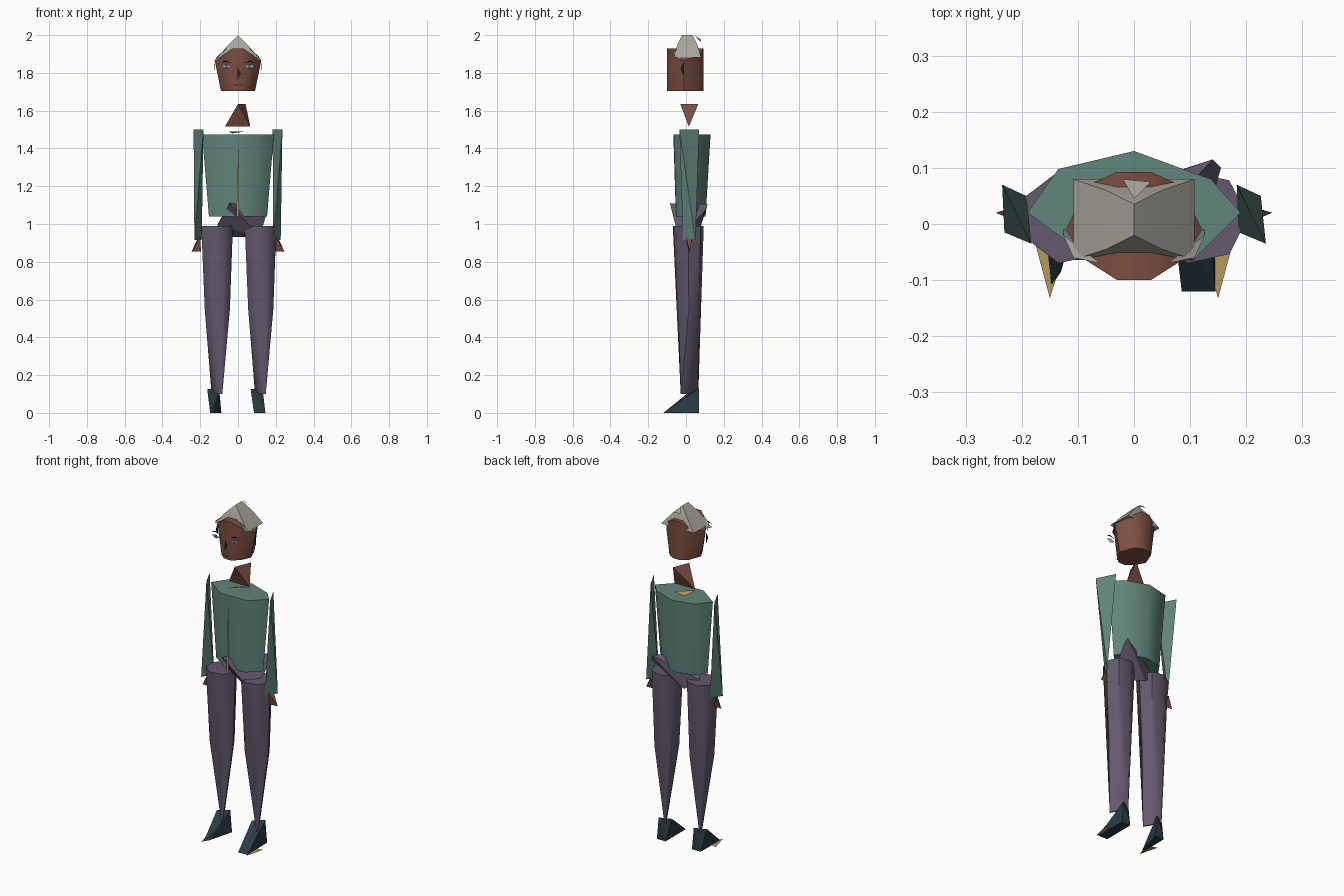
import bpy, bmesh, math

if "Cube" in bpy.data.objects:
    bpy.data.objects.remove(bpy.data.objects["Cube"])


def material(name, r, g, b):
    m = bpy.data.materials.new(name)
    m.use_nodes = True
    m.diffuse_color = (r, g, b, 1)
    bsdf = m.node_tree.nodes["Principled BSDF"]
    bsdf.inputs["Base Color"].default_value = (r, g, b, 1)
    bsdf.inputs["Roughness"].default_value = 0.8
    return m


skin = material("brown_skin", .20, .075, .052)
teal = material("teal_cloth", .12, .235, .20)
purple = material("purple_cloth", .125, .10, .155)
navy = material("navy_leather", .022, .045, .058)
gold = material("gold_trim", .48, .31, .11)
grey = material("grey_hair", .40, .385, .34)
dark = material("dark_brown", .03, .012, .01)
white = material("eye_white", .5, .55, .55)
iris = material("iris_teal", .05, .15, .17)
lip = material("lip", .20, .12, .11)


def finish(name, bm, mat, angle=None):
    mesh = bpy.data.meshes.new(name)
    bm.to_mesh(mesh)
    bm.free()
    mesh.materials.append(mat)
    ob = bpy.data.objects.new(name, mesh)
    bpy.context.collection.objects.link(ob)
    if angle:
        bpy.ops.object.select_all(action='DESELECT')
        ob.select_set(True)
        bpy.context.view_layer.objects.active = ob
        bpy.ops.object.shade_smooth_by_angle(angle=math.radians(angle))
    return ob


def hull(name, points, mat, shift=0, angle=None):
    """Convex faceted solid around a few corner points."""
    bm = bmesh.new()
    for x, y, z in points:
        bm.verts.new((x + shift, y, z))
    bmesh.ops.convex_hull(bm, input=bm.verts)
    bmesh.ops.delete(bm, geom=[v for v in bm.verts if not v.link_faces], context='VERTS')
    bmesh.ops.dissolve_limit(bm, angle_limit=.01, verts=bm.verts, edges=bm.edges)
    return finish(name, bm, mat, angle)


def plate(name, points, mat):
    """Single flat face."""
    bm = bmesh.new()
    bm.faces.new([bm.verts.new(p) for p in points])
    return finish(name, bm, mat)


def face_plate(name, xz, y, mat):
    return plate(name, [(x, y, z) for x, z in xz], mat)


def ring(xy, z, sx=1, sy=1):
    return [(x * sx, y * sy, z) for x, y in xy]


def oval(cx, cy, rx, ry, z, n=7):
    return [(cx + rx * math.cos(2 * math.pi * i / n), cy + ry * math.sin(2 * math.pi * i / n), z)
            for i in range(n)]


# Torso
chest = [(-.19, .02), (-.135, .098), (0, .13), (.137, .08), (.19, .02), (.105, -.065), (-.07, -.067)]
hull("torso", ring(chest, 1.475) + ring(chest, 1.04, .81, .8), teal, angle=50)

# Front fastening and collar
face_plate("zipper", [(-.009, 1.04), (.006, 1.04), (.003, 1.45)], -.096, gold)
plate("collar", [(-.05, -.02, 1.49), (.04, .06, 1.49), (-.03, .055, 1.48)], gold)

# Pelvis wedge
hull("pelvis", [(-.045, -.085, 1.11), (.14, .115, 1.105), (.155, .10, 1.07), (-.03, .06, .93),
                (.115, -.04, .93), (-.11, .03, .995)], purple)

# Neck wedge
hull("neck", [(-.07, .015, 1.515), (.065, .015, 1.515), (0, -.03, 1.635), (.04, .065, 1.635)], skin)

# Arms and hands
for side, shift in (("left", 0), ("right", -.418)):
    hull(side + "_arm", [(.183, .07, 1.5), (.235, -.035, 1.5), (.187, -.015, .915), (.226, .05, .915)],
         teal, shift)
for side, s in (("left", 1), ("right", -1)):
    hull(side + "_hand", [(s * .2, .0, .93), (s * .196, .015, .855), (s * .246, .02, .855),
                          (s * .215, .03, .92)], skin)

# Legs, shoes
for side, shift in (("left", 0), ("right", -.23)):
    hull(side + "_leg", oval(.115, .012, .088, .084, .99) + oval(.117, .015, .07, .066, .55)
         + [(.09, .06, .1), (.147, -.025, .1), (.096, .065, .1), (.14, -.028, .1)],
         purple, shift, angle=50)
    toe = [(.085, -.12, 0), (.145, -.12, 0)] if side == "left" else [(.083, -.11, 0), (.1, -.085, 0)]
    hull(side + "_shoe", toe + [(.085, .07, 0), (.142, .07, 0), (.067, .035, .125), (.13, .07, .13)],
         navy, shift)
for side, s in (("left", 1), ("right", -1)):
    plate(side + "_sole", [(s * .18, -.02, .002), (s * .15, -.132, .002), (s * .12, -.04, .002)], gold)

# Head: upright prism, narrower at the chin, sloped under the hair
half = [(.03, -.1), (.085, -.065), (.122, -.01), (.08, .07), (.03, .093)]
outline = half + [(-x, y) for x, y in reversed(half)]
brow = [(x, y, 1.95 - .7 * abs(x)) for x, y in outline]
hull("head", brow + ring(outline, 1.705, .74) + ring(outline, 1.86), skin, angle=40)

# Hair cap in three tiers, with a loose tuft
hull("hair", [(s * .108, y, 1.882) for s in (-1, 1) for y in (-.064, .08)]
     + [(s * .05, y, 1.95) for s in (-1, 1) for y in (-.045, .06)]
     + [(0, -.02, 2), (0, .035, 2)], grey, angle=40)
plate("hair_tuft", [(0, .045, 2), (.03, .075, 1.965), (-.02, .08, 1.975)], grey)
for side, s in (("left", 1), ("right", -1)):
    plate(side + "_hair_lock", [(s * .108, -.06, 1.89), (s * .06, -.07, 1.93), (s * .126, -.02, 1.86)], grey)

# Facial features
Y = -.12
for side, s in (("left", 1), ("right", -1)):
    plate(side + "_ear", [(s * .126, -.01, 1.86), (s * .126, -.028, 1.82), (s * .124, -.01, 1.785)], dark)
    face_plate(side + "_eye", [(s * .035, 1.832), (s * .06, 1.846), (s * .088, 1.836), (s * .06, 1.822)], Y, white)
    face_plate(side + "_iris", [(s * .052, 1.824), (s * .052, 1.844), (s * .068, 1.844), (s * .068, 1.824)],
               Y - .001, iris)
    face_plate(side + "_brow", [(s * .03, 1.85), (s * .065, 1.866), (s * .092, 1.853), (s * .065, 1.858)], Y, dark)
face_plate("nose", [(-.002, 1.83), (.016, 1.795), (-.004, 1.765)], Y, dark)
face_plate("mouth", [(-.03, 1.736), (0, 1.741), (.03, 1.736), (0, 1.73)], Y, lip)
